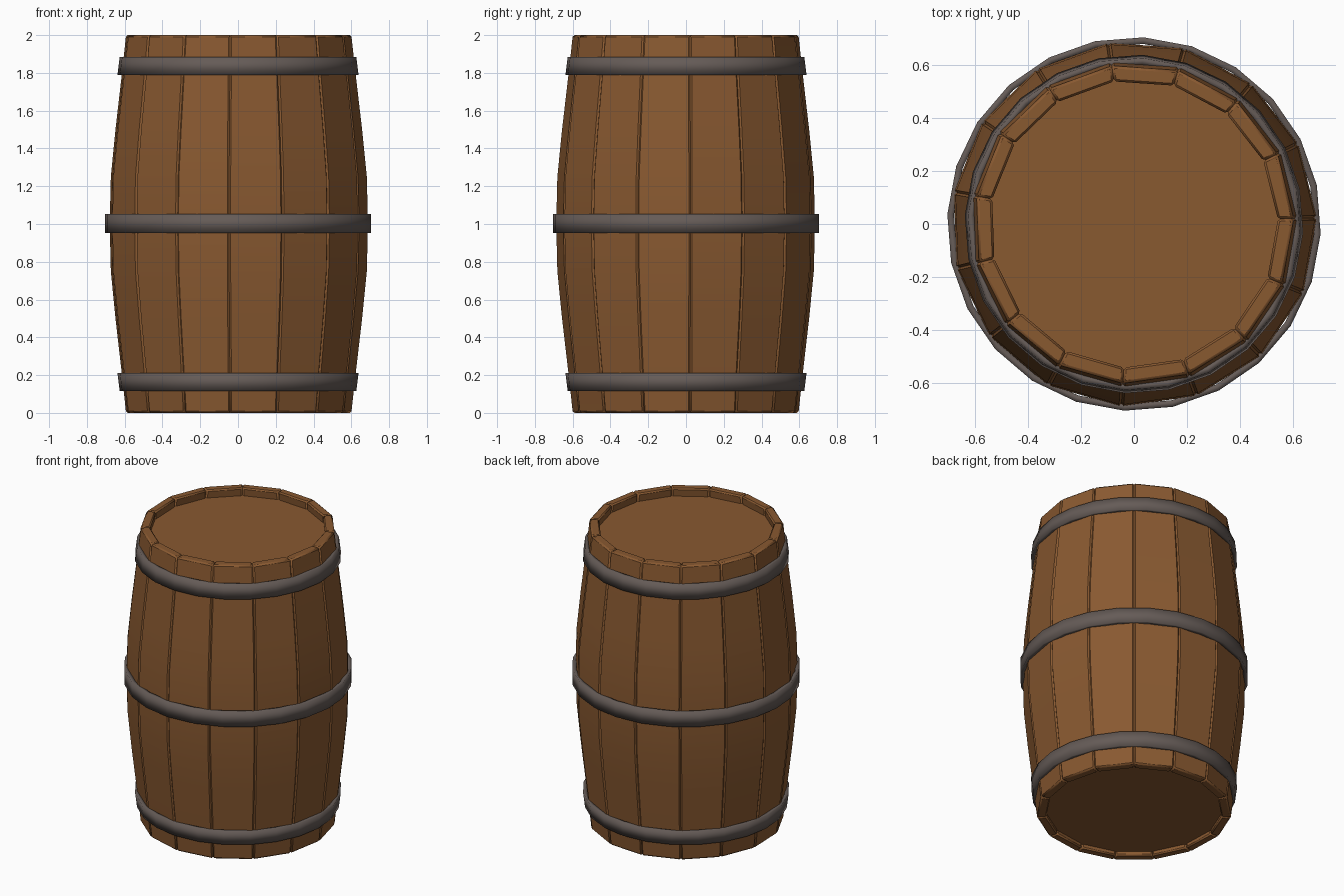
import bpy, bmesh
from math import sin, cos, tau, radians

if "Cube" in bpy.data.objects:
    bpy.data.objects.remove(bpy.data.objects["Cube"])

N = 15                  # staves
JOINT = radians(2)      # angle of the first joint
WALL = 0.06


def material(name, rgb):
    m = bpy.data.materials.new(name)
    m.diffuse_color = (*rgb, 1)
    m.use_nodes = True
    m.node_tree.nodes["Principled BSDF"].inputs["Base Color"].default_value = m.diffuse_color
    return m


WOOD = material("wood", (0.25, 0.10, 0.03))
IRON = material("iron", (0.13, 0.105, 0.095))


def finish(bm, name, mat):
    bmesh.ops.recalc_face_normals(bm, faces=bm.faces)
    me = bpy.data.meshes.new(name)
    bm.to_mesh(me)
    bm.free()
    me.materials.append(mat)
    ob = bpy.data.objects.new(name, me)
    bpy.context.collection.objects.link(ob)
    return ob


def smooth(ob, angle):
    bpy.ops.object.select_all(action='DESELECT')
    bpy.context.view_layer.objects.active = ob
    ob.select_set(True)
    bpy.ops.object.shade_smooth_by_angle(angle=radians(angle))


def polar(r, a, z):
    return (r * cos(a), r * sin(a), z)


# Bulging planks, chamfered so that grooves show between them
half = [(0, 0.602), (0.2, 0.624), (0.5, 0.659), (0.75, 0.684)]
profile = half + [(1, 0.69)] + [(2 - z, r) for z, r in reversed(half)]
bm = bmesh.new()
for i in range(N):
    a, b = JOINT + tau * i / N, JOINT + tau * (i + 1) / N
    rows = [[bm.verts.new(polar(r, t, z))
             for r, t in ((R, a), (R, b), (R - WALL, b), (R - WALL, a))]
            for z, R in profile]
    for lo, hi in zip(rows, rows[1:]):
        for k in range(4):
            j = (k + 1) % 4
            bm.faces.new((lo[k], lo[j], hi[j], hi[k]))
    bm.faces.new(rows[0][::-1])
    bm.faces.new(rows[-1])
staves = finish(bm, "staves", WOOD)
bev = staves.modifiers.new("chamfer", 'BEVEL')
bev.width = 0.009
bev.segments = 1
bev.limit_method = 'ANGLE'
bev.angle_limit = radians(40)
smooth(staves, 30)


# Recessed round heads
def head(name, z0, z1):
    bm = bmesh.new()
    lo, hi = ([bm.verts.new(polar(0.575, JOINT + tau * i / N, z)) for i in range(N)]
              for z in (z0, z1))
    bm.faces.new(lo)
    bm.faces.new(hi)
    for i in range(N):
        j = (i + 1) % N
        bm.faces.new((lo[i], lo[j], hi[j], hi[i]))
    finish(bm, name, WOOD)


head("top_head", 1.90, 1.945)
head("bottom_head", 0.03, 0.08)


# Iron hoops with a rectangular section
def hoop(name, z0, z1, r0, r1, thick=0.025, n=24):
    section = [(r0, z0), (r1, z1), (r1 - thick, z1), (r0 - thick, z0)]
    bm = bmesh.new()
    rings = [[bm.verts.new(polar(r, radians(-3) + tau * i / n, z)) for r, z in section]
             for i in range(n)]
    for i in range(n):
        p, q = rings[i], rings[(i + 1) % n]
        for k in range(4):
            j = (k + 1) % 4
            bm.faces.new((p[k], q[k], q[j], p[j]))
    smooth(finish(bm, name, IRON), 180)


hoop("lower_hoop", 0.115, 0.21, 0.627, 0.639)
hoop("middle_hoop", 0.953, 1.053, 0.705, 0.705)
hoop("upper_hoop", 1.79, 1.885, 0.639, 0.627)
